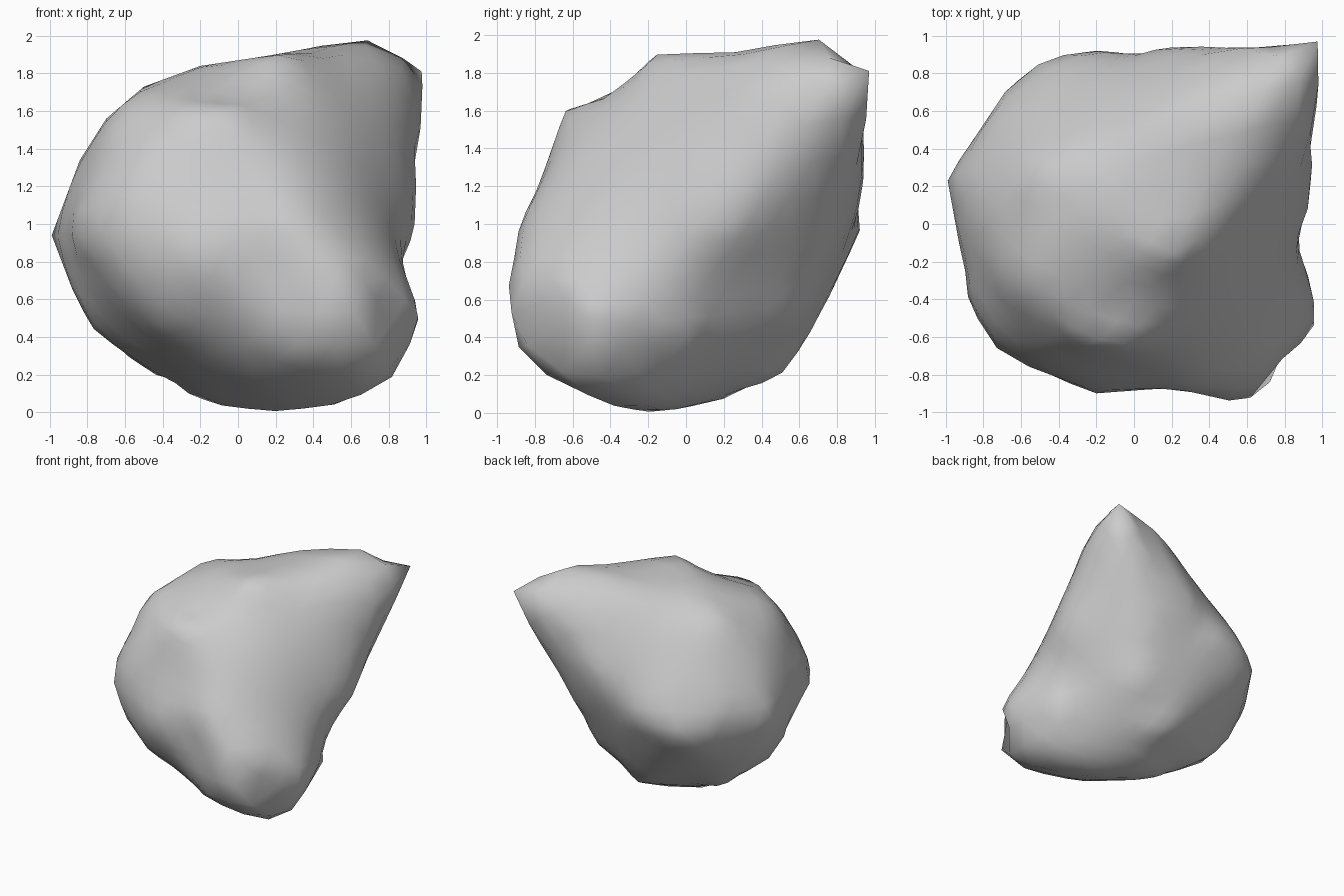
import bpy, bmesh
from math import sin, cos, radians
from mathutils import Vector

if "Cube" in bpy.data.objects:
    bpy.data.objects.remove(bpy.data.objects["Cube"])

# Outline profiles of the boulder (hundredths of a unit, about its middle)
FRONT = [(-99, -6), (-84, 34), (-70, 56), (-50, 73), (-20, 84), (20, 90), (72, 100), (98, 82),
         (98, 43), (95, 0), (92, -35), (98, -52), (84, -80), (58, -95), (20, -100), (-20, -95),
         (-48, -80), (-70, -67), (-86, -40)]
SIDE = [(-97, -50), (-78, -84), (-50, -95), (-15, -100), (20, -93), (50, -80), (65, -60), (76, -38),
        (92, -4), (95, 40), (97, 82), (72, 100), (30, 91), (-15, 90), (-42, 67), (-64, 60),
        (-78, 20), (-90, -4)]
TOP = [(-99, 23), (-73, 75), (-52, 87), (-20, 93), (20, 95), (63, 93), (98, 97), (98, 63), (94, 24),
       (91, -15), (98, -55), (85, -76), (65, -97), (20, -87), (-20, -90), (-52, -78), (-73, -66),
       (-87, -46), (-93, -10)]
DIAG_A = [(137, 85), (101, 99), (50, 97), (-30, 87), (-66, 64), (-77, 49), (-99, 2), (-99, -8),
          (-87, -37), (-71, -60), (-39, -84), (-13, -108), (1, -117), (25, -118), (41, -110),
          (67, -69), (70, -47), (91, -17), (98, 3), (118, 45)]
DIAG_B = [(-139, 66), (-103, 84), (-60, 85), (-7, 92), (25, 78), (53, 73), (78, 44), (91, 22),
          (98, 2), (98, -9), (84, -33), (75, -53), (64, -71), (45, -85), (28, -91), (-40, -87),
          (-48, -74), (-70, -55), (-90, -21), (-124, 28)]
DIAG_C = [(-13, 135), (14, 116), (36, 97), (79, 39), (98, 3), (91, -29), (78, -54), (64, -70),
          (27, -86), (4, -91), (-46, -91), (-90, -81), (-111, -64), (-102, -47), (-109, -33),
          (-96, -7), (-74, 28), (-46, 95), (-31, 118)]

# Each profile with the azimuth and elevation it is seen from
CUTS = [(FRONT, 0, 0), (SIDE, 90, 0), (TOP, 0, 90),
        (DIAG_A, 35, 22), (DIAG_B, 218, 27), (DIAG_C, 140, -26.5)]
CORE = Vector((0.0, 0.0, -0.05))


def prepare(profile, az, el):
    a, e = radians(az), radians(el)
    right = Vector((cos(a), sin(a), 0))
    up = Vector((-sin(e) * sin(a), sin(e) * cos(a), cos(e)))
    c = Vector((CORE.dot(right), CORE.dot(up)))
    pts = [Vector(p) / 100 - c for p in profile]
    return right, up, list(zip(pts, pts[1:] + pts[:1]))


def reach(direction, cut):
    """Distance along a ray from the core to the extruded profile."""
    right, up, edges = cut
    dx, dy = direction.dot(right), direction.dot(up)
    best = 9.0
    for p, q in edges:
        sx, sy = q.x - p.x, q.y - p.y
        den = dx * sy - dy * sx
        if abs(den) < 1e-9:
            continue
        t = (p.x * sy - p.y * sx) / den
        k = (p.x * dy - p.y * dx) / den
        if t > 0 and -1e-6 <= k <= 1 + 1e-6:
            best = min(best, t)
    return best


def carve(pos):
    """Keep every point inside all the outlines."""
    for i, p in enumerate(pos):
        d = p.normalized()
        r = min(reach(d, c) for c in cuts)
        if p.length > r:
            pos[i] = d * r


def laplace(field):
    return [sum((field[j] for j in ring), Vector()) / len(ring) - field[i]
            for i, ring in enumerate(rings)]


def touch(pos):
    """Pull the surface out until it meets each corner of each outline."""
    for right, up, edges in cuts:
        flat = [Vector((p.dot(right), p.dot(up))) for p in pos]
        size = [f.length for f in flat]
        for goal, _ in edges:
            aim = goal.normalized()
            best, far = -1, 0
            for i, f in enumerate(flat):
                h = f.dot(aim)
                if h > far and h > 0.993 * size[i]:
                    best, far = i, h
            gap = goal.length - far
            if best < 0 or gap <= 0:
                continue
            move = goal - flat[best]
            pos[best] += right * move.x + up * move.y
            push = aim * gap * 0.5
            for j in rings[best]:
                pos[j] += right * push.x + up * push.y


# Boulder: a ball carved to the outlines, then relaxed while still touching them
cuts = [prepare(*c) for c in CUTS]
bm = bmesh.new()
bmesh.ops.create_icosphere(bm, subdivisions=4, radius=1)
bm.verts.ensure_lookup_table()
rings = [[e.other_vert(v).index for e in v.link_edges] for v in bm.verts]
pos = [v.co * 3 for v in bm.verts]
carve(pos)
for step in range(60):
    lap = laplace(pos)
    bend = laplace(lap)
    pos = [p + l * 0.15 - b * 0.35 for p, l, b in zip(pos, lap, bend)]
    touch(pos)
    if step % 5 == 4:
        carve(pos)

for v, p in zip(bm.verts, pos):
    v.co = p + CORE + Vector((0, 0, 1))
for f in bm.faces:
    f.smooth = True

mesh = bpy.data.meshes.new("boulder")
bm.to_mesh(mesh)
bm.free()
bpy.context.collection.objects.link(bpy.data.objects.new("boulder", mesh))
